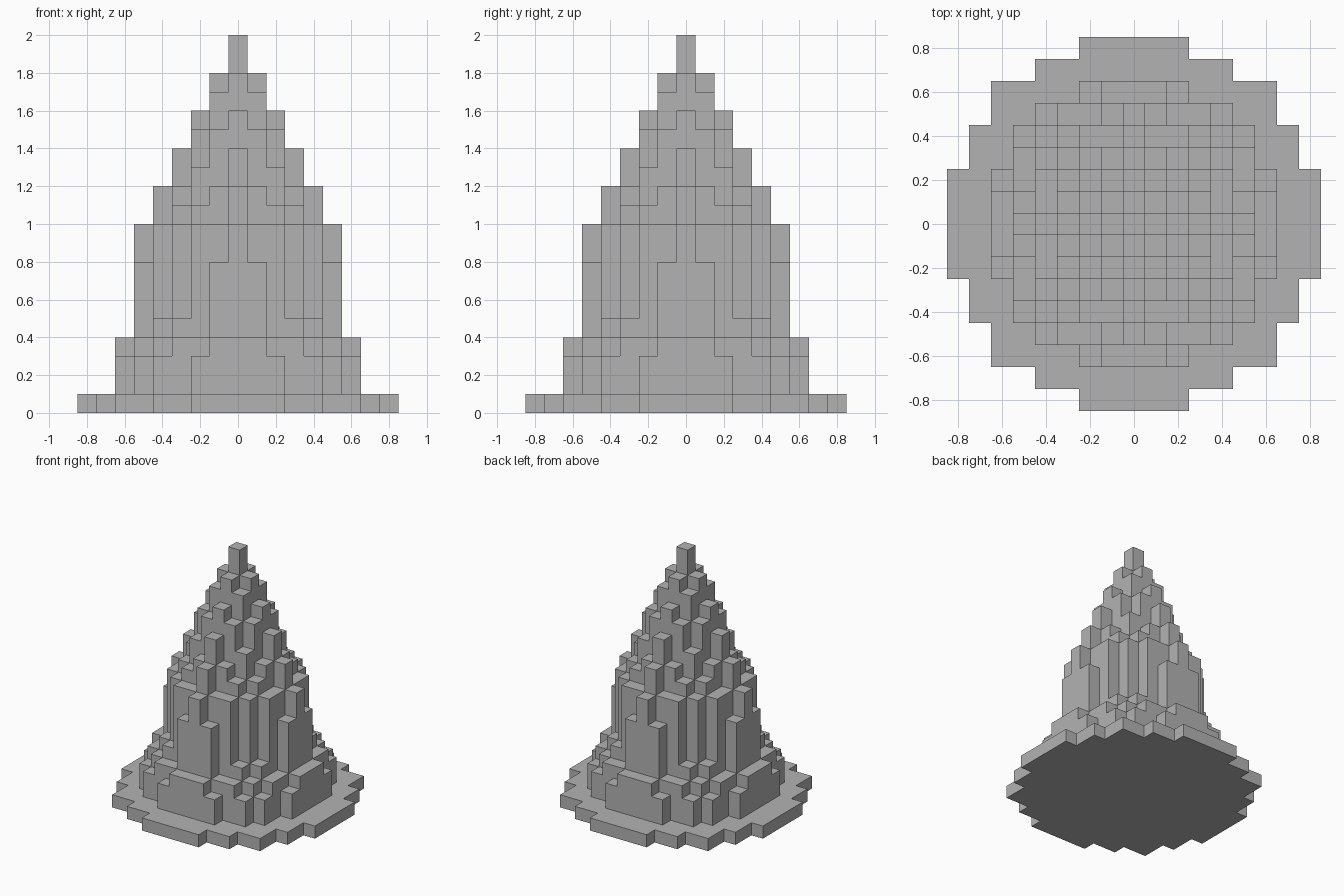
import bpy
import bmesh

cube = bpy.data.objects.get("Cube")
if cube:
    bpy.data.objects.remove(cube, do_unlink=True)

CELL = 0.1

# One plain grey for the whole model
grey = bpy.data.materials.new("stone_grey")
grey.use_nodes = True
colour = (0.45, 0.45, 0.45, 1)
grey.diffuse_color = colour
grey.node_tree.nodes["Principled BSDF"].inputs["Base Color"].default_value = colour


def build_columns(name, height, floor, reach):
    """Closed shell of square columns; height(i, j) is the top in cells."""
    bm = bmesh.new()

    def quad(points):
        bm.faces.new([bm.verts.new([c * CELL for c in p]) for p in points])

    for i in range(-reach, reach + 1):
        for j in range(-reach, reach + 1):
            top = height(i, j)
            if top <= floor:
                continue
            ring = [(i - .5, j - .5), (i + .5, j - .5), (i + .5, j + .5), (i - .5, j + .5)]
            quad([(x, y, top) for x, y in ring])
            quad([(x, y, floor) for x, y in reversed(ring)])
            # Walls only where the neighbour is lower
            for k, (dx, dy) in enumerate([(0, -1), (1, 0), (0, 1), (-1, 0)]):
                low = max(height(i + dx, j + dy), floor)
                if low < top:
                    a, b = ring[k], ring[(k + 1) % 4]
                    quad([(*a, low), (*b, low), (*b, top), (*a, top)])
    bmesh.ops.remove_doubles(bm, verts=bm.verts[:], dist=CELL / 100)
    mesh = bpy.data.meshes.new(name)
    bm.to_mesh(mesh)
    bm.free()
    mesh.materials.append(grey)
    obj = bpy.data.objects.new(name, mesh)
    bpy.context.collection.objects.link(obj)
    return obj


# Round stepped plinth: half width in cells for each row out from the centre
plinth_rows = [8, 8, 8, 7, 7, 6, 6, 4, 2]


def plinth_height(i, j):
    i, j = abs(i), abs(j)
    return 1 if j < len(plinth_rows) and i <= plinth_rows[j] else 0


# Spire: one eighth of the column heights, mirrored about both axes and the diagonal
spire_rows = [
    [20],
    [18, 17],
    [16, 15, 13],
    [14, 12, 11, 10],
    [12, 10, 10, 5, 4],
    [10, 8, 4, 4, 3],
    [4, 4, 3],
]


def spire_height(i, j):
    far, near = max(abs(i), abs(j)), min(abs(i), abs(j))
    if far < len(spire_rows) and near < len(spire_rows[far]):
        return spire_rows[far][near]
    return 0


build_columns("plinth", plinth_height, 0, 8)
build_columns("spire", spire_height, 1, 6)
